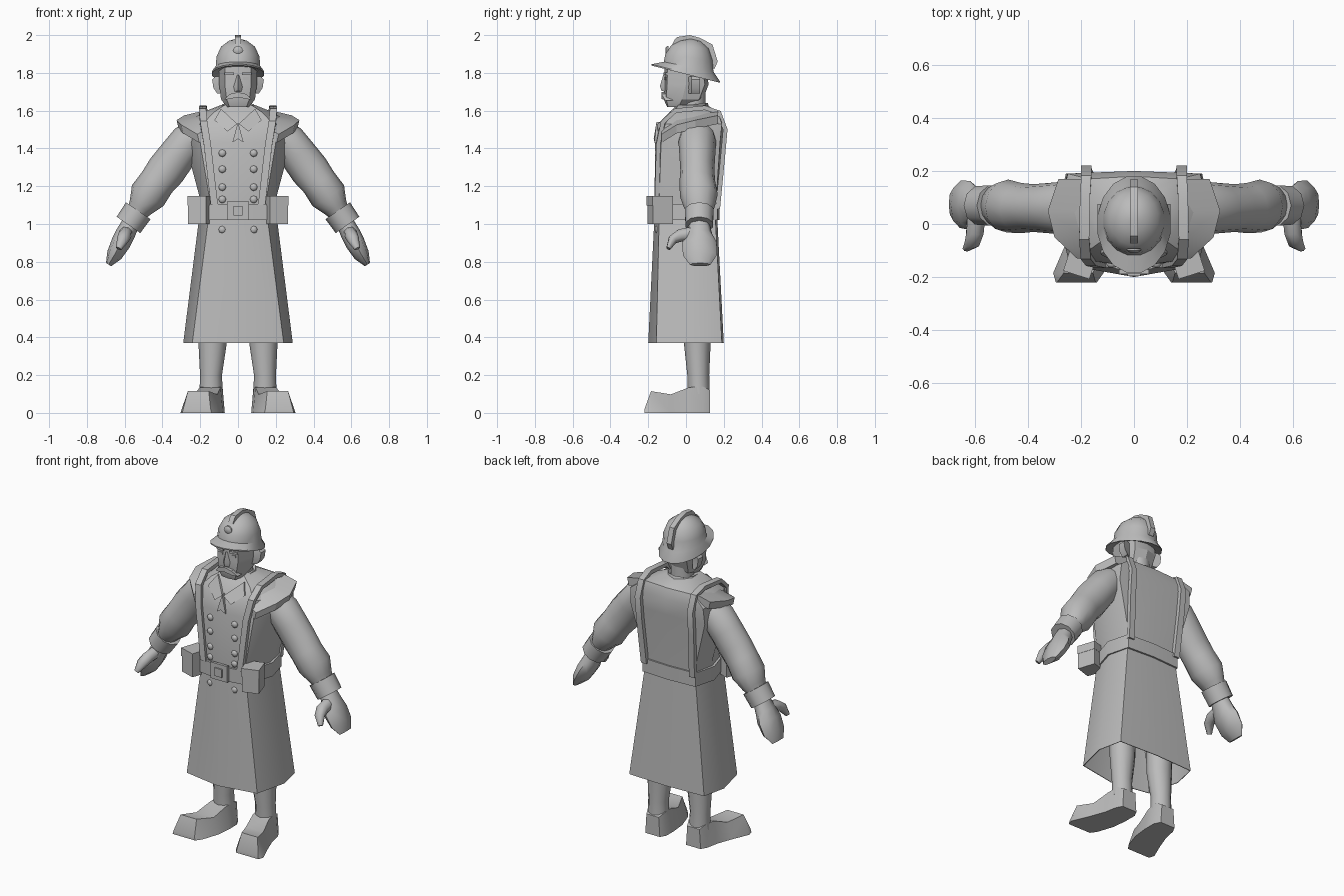
import bpy, bmesh, math
from mathutils import Vector, Matrix

old = bpy.data.objects.get("Cube")
if old:
    bpy.data.objects.remove(old, do_unlink=True)

grey = bpy.data.materials.new("clay grey")
grey.use_nodes = True
grey.diffuse_color = (0.5, 0.5, 0.5, 1)
grey.node_tree.nodes["Principled BSDF"].inputs["Base Color"].default_value = (0.5, 0.5, 0.5, 1)


def finish(name, bm, mirror=False, angle=30):
    """Turn a bmesh into a shaded object, optionally mirrored across x."""
    bmesh.ops.recalc_face_normals(bm, faces=bm.faces)
    mesh = bpy.data.meshes.new(name)
    bm.to_mesh(mesh)
    bm.free()
    mesh.materials.append(grey)
    obj = bpy.data.objects.new(name, mesh)
    bpy.context.collection.objects.link(obj)
    bpy.ops.object.select_all(action='DESELECT')
    obj.select_set(True)
    bpy.context.view_layer.objects.active = obj
    bpy.ops.object.shade_smooth_by_angle(angle=math.radians(angle))
    if mirror:
        obj.modifiers.new("mirror", 'MIRROR').use_mirror_merge = False
    return obj


def loft(name, rings, mirror=False, angle=30):
    """Skin closed rings that all have the same number of points, with end caps."""
    bm = bmesh.new()
    rows = [[bm.verts.new(p) for p in ring] for ring in rings]
    n = len(rows[0])
    for a, b in zip(rows, rows[1:]):
        for i in range(n):
            j = (i + 1) % n
            bm.faces.new((a[i], a[j], b[j], b[i]))
    bm.faces.new(rows[0])
    bm.faces.new(rows[-1])
    return finish(name, bm, mirror, angle)


def section(z, front, fx, fy, sx, sy, bx, by, back, grow=0):
    """Symmetric body section: front middle, front corner, side, back corner, back middle."""
    half = [(fx + grow / 2, fy - grow), (sx + grow, sy), (bx + grow / 2, by + grow)]
    return ([(0, front - grow, z)] + [(x, y, z) for x, y in half] + [(0, back + grow, z)]
            + [(-x, y, z) for x, y in reversed(half)])


def tube(name, path, sides=12, angle=60):
    """Mirrored limb along a path of (x, y, z, radius across, radius along y)."""
    rings = []
    for i, (x, y, z, ru, rv) in enumerate(path):
        a, b = path[max(i - 1, 0)], path[min(i + 1, len(path) - 1)]
        t = Vector((b[0] - a[0], b[1] - a[1], b[2] - a[2])).normalized()
        u = t.cross(Vector((0, 1, 0))).normalized()
        v = u.cross(t)
        c = Vector((x, y, z))
        rings.append([c + u * ru * math.cos(k) + v * rv * math.sin(k)
                      for k in (math.tau * s / sides for s in range(sides))])
    return loft(name, rings, True, angle)


def box(name, centre, size, turn=0, mirror=False):
    bm = bmesh.new()
    m = Matrix.Translation(centre) @ Matrix.Rotation(math.radians(turn), 4, 'Z')
    bmesh.ops.create_cube(bm, size=1, matrix=m @ Matrix.Diagonal((*size, 1)))
    return finish(name, bm, mirror)


def disc(name, centre, radius, depth, sides=8, mirror=False):
    """Slightly domed round facing the front."""
    x, y, z = centre
    rings = [[(x + r * math.cos(math.tau * s / sides), y - d,
               z + r * math.sin(math.tau * s / sides)) for s in range(sides)]
             for r, d in ((radius, 0), (radius, depth * .5), (radius * .6, depth))]
    return loft(name, rings, mirror, 50)


def ellipse(z, tilt, rx, ry, cy=0.0, sides=16):
    ring = []
    for s in range(sides):
        k = math.tau * (s + .5) / sides
        y = cy + ry * math.sin(k)
        ring.append((rx * math.cos(k), y, z + tilt * y))
    return ring


def ribbon(name, path, width, thick):
    """Flat strap bent over the body; path gives (x, y, z)."""
    rings = []
    for i, p in enumerate(path):
        a, b = path[max(i - 1, 0)], path[min(i + 1, len(path) - 1)]
        t = Vector(b) - Vector(a)
        out = Vector((0, t.z, -t.y)).normalized() * thick
        side = Vector((width / 2, 0, 0))
        c = Vector(p)
        rings.append([c - side - out, c + side - out, c + side + out, c - side + out])
    return loft(name, rings, True)


# Coat: hollow skirt, torso and belt
waist = (-.167, .155, -.142, .205, .03, .175, .155, .165)
hem = (-.2, .242, -.157, .29, .04, .257, .19, .2)
loft("coat_skirt", [section(1.04, *waist), section(.37, *hem),
                    section(.37, *hem, grow=-.004), section(1.0, *waist, grow=-.004)], angle=32)
loft("coat_torso", [section(1.03, *waist),
                    section(1.13, -.167, .15, -.142, .2, .03, .175, .16, .168),
                    section(1.43, -.163, .2, -.132, .28, .03, .255, .18, .195),
                    section(1.53, -.138, .185, -.11, .28, .05, .25, .19, .2),
                    section(1.59, -.085, .13, -.07, .19, .04, .17, .17, .18),
                    section(1.63, -.05, .07, -.04, .09, .03, .07, .1, .11)], angle=32)
loft("belt", [section(1.02, *waist, grow=.012), section(1.105, *waist, grow=.012)], angle=32)
box("buckle", (0, -.18, 1.07), (.115, .016, .1))
box("buckle_centre", (0, -.189, 1.07), (.05, .014, .05))

# Two columns of coat buttons
for i, z in enumerate((1.375, 1.29, 1.195, 1.13, .97)):
    disc(f"button_{i + 1}", (.083, -.148, z), .02, .016, mirror=True)

# Cartridge pouches
box("pouch", (.2, -.137, 1.065), (.1, .11, .13), 18, True)
box("pouch_flap", (.2, -.138, 1.122), (.104, .114, .05), 18, True)

# Straps over the shoulders
ribbon("shoulder_strap", [(.125, -.154, 1.1), (.162, -.146, 1.42), (.182, -.122, 1.54),
                          (.188, -.055, 1.6), (.185, .1, 1.615), (.18, .175, 1.59),
                          (.18, .208, 1.5), (.178, .195, 1.36), (.165, .168, 1.08)], .038, .012)

# Shoulder wings sloping from back to front
loft("shoulder_wing", [[(a, y, z), (b, y, z - .025), (b - .01, y, z - .07), (a, y, z - .06)]
                       for a, b, y, z in ((.17, .215, -.13, 1.5), (.19, .3, -.05, 1.55),
                                          (.19, .325, .05, 1.575), (.18, .285, .17, 1.6))], True)

# Collar ring, lapels and neckerchief
loft("collar", [ellipse(1.585, .1, .115, .11, .02, 10), ellipse(1.63, .1, .085, .085, .03, 10),
                ellipse(1.615, .1, .06, .06, .03, 10)])
loft("lapel", [[(.004, -.15, 1.53), (.055, -.15, 1.49), (.125, -.116, 1.55), (.09, -.07, 1.61)],
               [(.004, -.12, 1.53), (.055, -.12, 1.49), (.125, -.09, 1.55), (.09, -.04, 1.6)]], True)
loft("neckerchief", [[(-.03, y, 1.43), (0, y - .005, 1.45), (.03, y, 1.43), (0, y + .01, 1.54)]
                     for y in (-.166, -.14)])

# Arms, cuffs and mittened hands
tube("sleeve", [(.2, .06, 1.48, .09, .09), (.265, .06, 1.435, .098, .1), (.32, .06, 1.365, .1, .095),
                (.38, .06, 1.285, .104, .09), (.428, .06, 1.222, .096, .095),
                (.478, .068, 1.15, .1, .1), (.515, .07, 1.09, .068, .082),
                (.545, .07, 1.045, .05, .06)])
tube("cuff", [(.528, .07, 1.07, .079, .08), (.58, .07, .995, .076, .076)], 10, 40)
tube("hand", [(.56, .07, 1.02, .045, .05), (.595, .07, .95, .052, .068), (.62, .07, .9, .052, .092),
              (.655, .075, .835, .042, .09), (.685, .075, .785, .016, .055)], 8)
tube("thumb", [(.595, .04, .95, .036, .04), (.6, -.03, .94, .035, .036),
               (.61, -.07, .918, .032, .026), (.632, -.093, .87, .016, .012)], 8)

# Legs and boots
tube("leg", [(.135, .06, .6, .08, .075), (.135, .06, .36, .074, .07),
             (.143, .065, .2, .058, .058), (.142, .068, .1, .062, .058)])
loft("boot", [[(a, y, 0), (b, y, 0), (b - s, y, h), (a + s, y, h)]
              for y, a, b, s, h in ((.128, .09, .19, .008, .12), (.09, .07, .21, .012, .14),
                                    (.015, .07, .225, .022, .135), (-.08, .08, .26, .03, .098),
                                    (-.185, .115, .305, .04, .115), (-.22, .14, .295, .005, .02))],
     True, 40)

# Neck and head
loft("neck", [ellipse(z, 0, .068, .068, .035, 10) for z in (1.56, 1.74)], angle=50)
loft("head", [section(1.62, -.1, .045, -.095, .06, -.04, .04, .02, .03),
              section(1.66, -.118, .06, -.105, .09, -.02, .065, .07, .09),
              section(1.74, -.115, .07, -.1, .1, 0, .075, .1, .12),
              section(1.84, -.112, .07, -.098, .1, 0, .07, .085, .1)], angle=28)
loft("ear", [[(.085, .01, z + .03), (.085, .06, z + .03), (w, .075, z + .03), (w, .03, z + .03)]
             for z, w in ((1.66, .11), (1.69, .13), (1.735, .137), (1.75, .12))], True)
loft("nose", [[(-.01, -.105, 1.79), (0, -.12, 1.79), (.01, -.105, 1.79)],
              [(-.026, -.108, 1.725), (0, -.138, 1.73), (.026, -.108, 1.725)],
              [(-.022, -.108, 1.7), (0, -.13, 1.705), (.022, -.108, 1.7)]])
loft("moustache", [[(0, y, 1.698), (.045, y, 1.688), (.075, y + .02, 1.655),
                    (.045, y, 1.663), (0, y, 1.67)] for y in (-.13, -.09)], True)
box("brow", (.045, -.107, 1.795), (.05, .014, .012), 10, True)
box("eye", (.042, -.107, 1.77), (.03, .006, .014), 10, True)

# Helmet with tilted brim, crest and badge
loft("helmet", [ellipse(1.81, -.22, .1, .11), ellipse(1.793, -.25, .14, .185, -.002),
                ellipse(1.8, -.25, .14, .185, -.002), ellipse(1.835, -.2, .12, .134, .014),
                ellipse(1.885, -.12, .116, .127, .015), ellipse(1.938, -.08, .092, .102, .02),
                ellipse(1.97, -.04, .05, .055, .025), ellipse(1.98, 0, .012, .012, .025)], angle=38)
loft("helmet_crest", [[(x, y, z) for y, z in ((-.09, 1.92), (-.06, 1.975), (-.045, 1.99), (.02, 2.0),
                                              (.075, 1.985), (.14, 1.95), (.168, 1.86), (.15, 1.82),
                                              (.11, 1.84), (.04, 1.93))] for x in (-.016, .016)])
disc("helmet_badge", (0, -.092, 1.918), .026, .016, 10)
